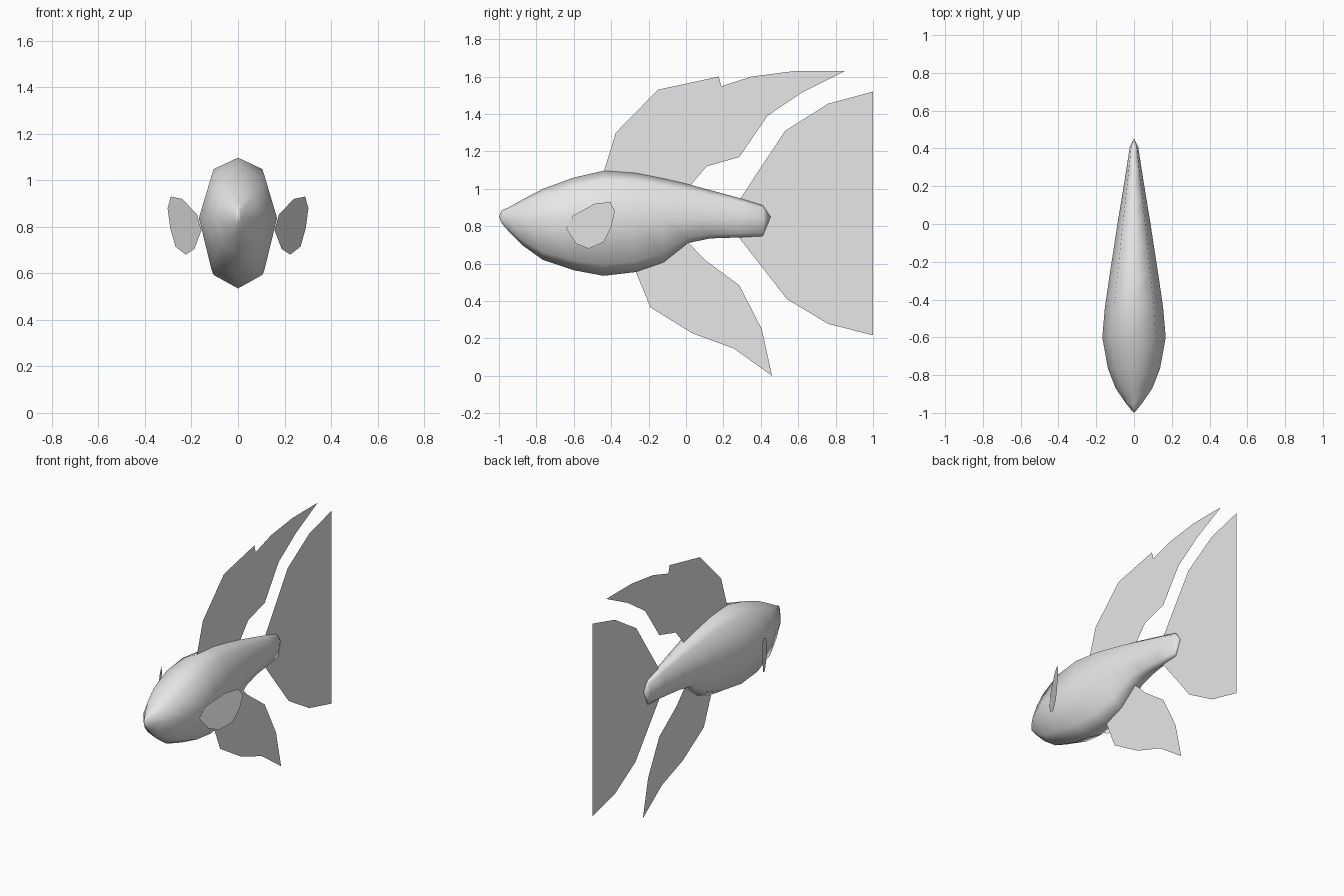
import bpy, bmesh

grey = bpy.data.materials.new("plain grey")
grey.diffuse_color = (0.8, 0.8, 0.8, 1)


def make_object(name, bm, smooth=False):
    mesh = bpy.data.meshes.new(name)
    bm.to_mesh(mesh)
    bm.free()
    mesh.materials.append(grey)
    for p in mesh.polygons:
        p.use_smooth = smooth
    ob = bpy.data.objects.new(name, mesh)
    bpy.context.collection.objects.link(ob)
    return ob


def flat_fin(name, outline, x_of=lambda y: 0.0):
    """Single-sheet fin from a (y, z) outline; x follows y."""
    bm = bmesh.new()
    bm.faces.new([bm.verts.new((x_of(y), y, z)) for y, z in outline])
    bmesh.ops.triangulate(bm, faces=bm.faces[:])
    return make_object(name, bm)


# Body: eight-sided rings lofted from nose to tail (y, top, bottom, half width)
rings = [
    (-0.985, 0.885, 0.815, 0.014), (-0.95, 0.90, 0.775, 0.042),
    (-0.87, 0.945, 0.695, 0.097), (-0.765, 1.00, 0.62, 0.138),
    (-0.60, 1.06, 0.565, 0.168), (-0.44, 1.097, 0.535, 0.154),
    (-0.27, 1.085, 0.555, 0.129), (-0.12, 1.055, 0.607, 0.106),
    (0.01, 1.025, 0.71, 0.086), (0.13, 0.993, 0.735, 0.066),
    (0.28, 0.952, 0.74, 0.042), (0.41, 0.912, 0.747, 0.022),
]
section = [(0, 1), (0.68, 0.81), (1, 0), (0.68, -0.81),
           (0, -1), (-0.68, -0.81), (-1, 0), (-0.68, 0.81)]
bm = bmesh.new()
loops = []
for y, top, bottom, w in rings:
    mid = 0.838
    loops.append([bm.verts.new((w * u, y, mid + v * ((top - mid) if v > 0 else (mid - bottom))))
                  for u, v in section])
for a, b in zip(loops, loops[1:]):
    for i in range(8):
        j = (i + 1) % 8
        bm.faces.new((a[i], a[j], b[j], b[i]))
for ring, tip in ((loops[0], (0, -1.0, 0.852)), (loops[-1], (0, 0.453, 0.85))):
    point = bm.verts.new(tip)
    for i in range(8):
        bm.faces.new((ring[i], ring[(i + 1) % 8], point))
bmesh.ops.recalc_face_normals(bm, faces=bm.faces[:])
make_object("body", bm, smooth=True)

# Back fin with a notch
flat_fin("dorsal_fin", [
    (-0.44, 1.06), (-0.44, 1.09), (-0.375, 1.30), (-0.15, 1.53), (0.175, 1.60),
    (-0.08, 1.405), (0.13, 1.53), (0.35, 1.60), (0.58, 1.63), (0.85, 1.63),
    (0.62, 1.515), (0.435, 1.39), (0.285, 1.17), (0.11, 1.12), (0.01, 1.02), (0.0, 0.99)])

# Wide tail fin
flat_fin("tail_fin", [
    (0.285, 0.94), (0.53, 1.31), (0.76, 1.455), (1.0, 1.52),
    (1.0, 0.217), (0.76, 0.278), (0.54, 0.41), (0.285, 0.738)])

# Belly fin
flat_fin("belly_fin", [
    (-0.27, 0.59), (-0.27, 0.56), (-0.19, 0.366), (0.035, 0.227), (0.255, 0.147),
    (0.46, 0.0), (0.405, 0.25), (0.285, 0.484), (0.105, 0.617), (0.01, 0.715), (0.0, 0.74)])

# Side fins, flaring outwards to the back
side_outline = [
    (-0.64, 0.785), (-0.605, 0.855), (-0.49, 0.92), (-0.405, 0.93), (-0.38, 0.88),
    (-0.40, 0.795), (-0.44, 0.715), (-0.52, 0.68), (-0.585, 0.705)]
for side, sign in (("right", 1), ("left", -1)):
    flat_fin(side + "_side_fin", side_outline,
             lambda y, s=sign: s * (0.157 + 0.56 * (y + 0.64)))
